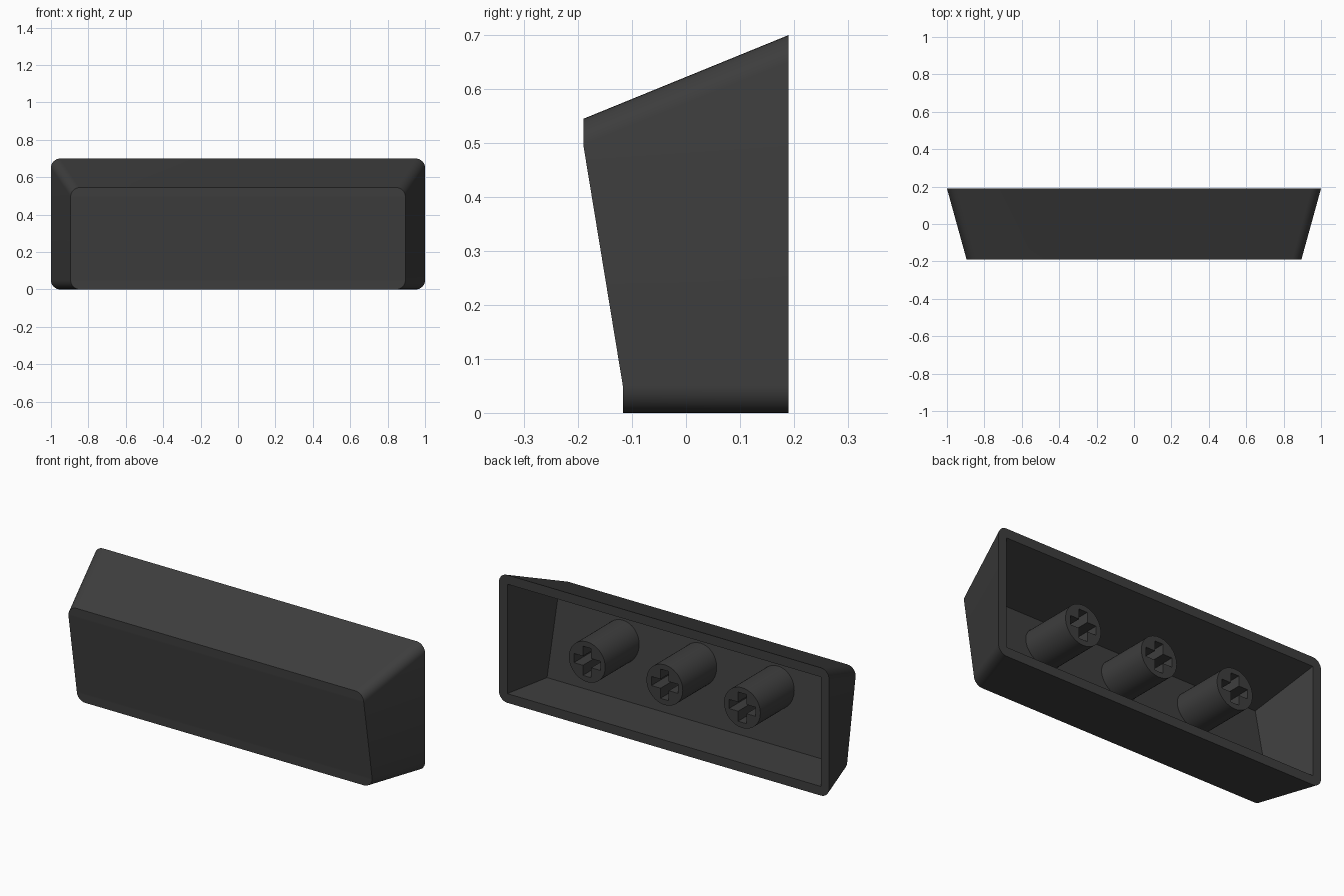
import bpy, bmesh, math
from mathutils import Matrix

if "Cube" in bpy.data.objects:
    bpy.data.objects.remove(bpy.data.objects["Cube"], do_unlink=True)

mat = bpy.data.materials.new("charcoal plastic")
mat.use_nodes = True
colour = (0.048, 0.048, 0.048, 1)
mat.diffuse_color = colour
bsdf = next(n for n in mat.node_tree.nodes if n.type == 'BSDF_PRINCIPLED')
bsdf.inputs["Base Color"].default_value = colour

BACK = 0.19      # open rear rim
RADIUS = 0.05    # corner radius
STEPS = 8


def add_object(name, bm):
    bmesh.ops.recalc_face_normals(bm, faces=bm.faces)
    mesh = bpy.data.meshes.new(name)
    bm.to_mesh(mesh)
    bm.free()
    mesh.materials.append(mat)
    obj = bpy.data.objects.new(name, mesh)
    bpy.context.collection.objects.link(obj)
    return obj


def select(obj):
    bpy.ops.object.select_all(action='DESELECT')
    obj.select_set(True)
    bpy.context.view_layer.objects.active = obj


def cut(obj, cutter):
    select(obj)
    mod = obj.modifiers.new("cut", 'BOOLEAN')
    mod.operation = 'DIFFERENCE'
    mod.solver = 'EXACT'
    mod.object = cutter
    bpy.ops.object.modifier_apply(modifier=mod.name)
    bpy.data.objects.remove(cutter, do_unlink=True)


def smooth(obj):
    select(obj)
    bpy.ops.object.shade_smooth_by_angle(angle=math.radians(25))


def half_outline(half_width, height, depth_at):
    """Right half of a rounded rectangle, from bottom to top."""
    points = []
    for centre_z, start in ((RADIUS, -90), (height - RADIUS, 0)):
        for i in range(STEPS + 1):
            a = math.radians(start + 90 * i / STEPS)
            points.append((half_width - RADIUS + RADIUS * math.cos(a),
                           depth_at(centre_z), centre_z + RADIUS * math.sin(a)))
    return points


def mirrored_loft(name, rear, front):
    """Closed solid between two outlines given by their right halves."""
    bm = bmesh.new()

    def pair(points):
        return ([bm.verts.new(p) for p in points],
                [bm.verts.new((-x, y, z)) for x, y, z in points])

    rear_r, rear_l = pair(rear)
    front_r, front_l = pair(front)
    for i in range(len(rear) - 1):
        j = i + 1
        for a, b in ((rear_r, rear_l), (front_r, front_l),
                     (rear_r, front_r), (rear_l, front_l)):
            bm.faces.new((a[i], b[i], b[j], a[j]))
    for k in (0, -1):
        bm.faces.new((rear_r[k], rear_l[k], front_l[k], front_r[k]))
    return add_object(name, bm)


# Outer shell: rounded rear rim tapering to a leaning front face
shell = mirrored_loft(
    "cap_shell",
    half_outline(1.0, 0.70, lambda z: BACK),
    half_outline(0.895, 0.545, lambda z: -0.117 if z < 0.2 else -0.19))

# Hollow with sharp inner corners, open at the rear
cavity = mirrored_loft(
    "cavity_cutter",
    [(0.963, 0.24, 0.048), (0.963, 0.24, 0.67)],
    [(0.884, -0.06, 0.06), (0.865, -0.135, 0.517)])
cut(shell, cavity)
smooth(shell)

# Round stem with a cross-shaped socket
STEM_Z, STEM_START, STEM_END = 0.35, -0.135, 0.185
bm = bmesh.new()
bmesh.ops.create_cone(bm, cap_ends=True, segments=48, radius1=0.11, radius2=0.11,
                      depth=STEM_END - STEM_START,
                      matrix=Matrix.Translation((0, (STEM_START + STEM_END) / 2, STEM_Z))
                      @ Matrix.Rotation(math.pi / 2, 4, 'X'))
stem = add_object("middle_stem", bm)
for width, height in ((0.16, 0.05), (0.05, 0.16)):
    bm = bmesh.new()
    bmesh.ops.create_cube(bm, size=1, matrix=Matrix.Translation((0, STEM_END, STEM_Z))
                          @ Matrix.Diagonal((width, 0.3, height, 1)))
    cut(stem, add_object("socket_cutter", bm))
smooth(stem)

# Outer stems repeat the middle one
for name, x in (("left_stem", 0.47), ("right_stem", -0.47)):
    copy = stem.copy()
    copy.name = name
    copy.location.x = x
    bpy.context.collection.objects.link(copy)
